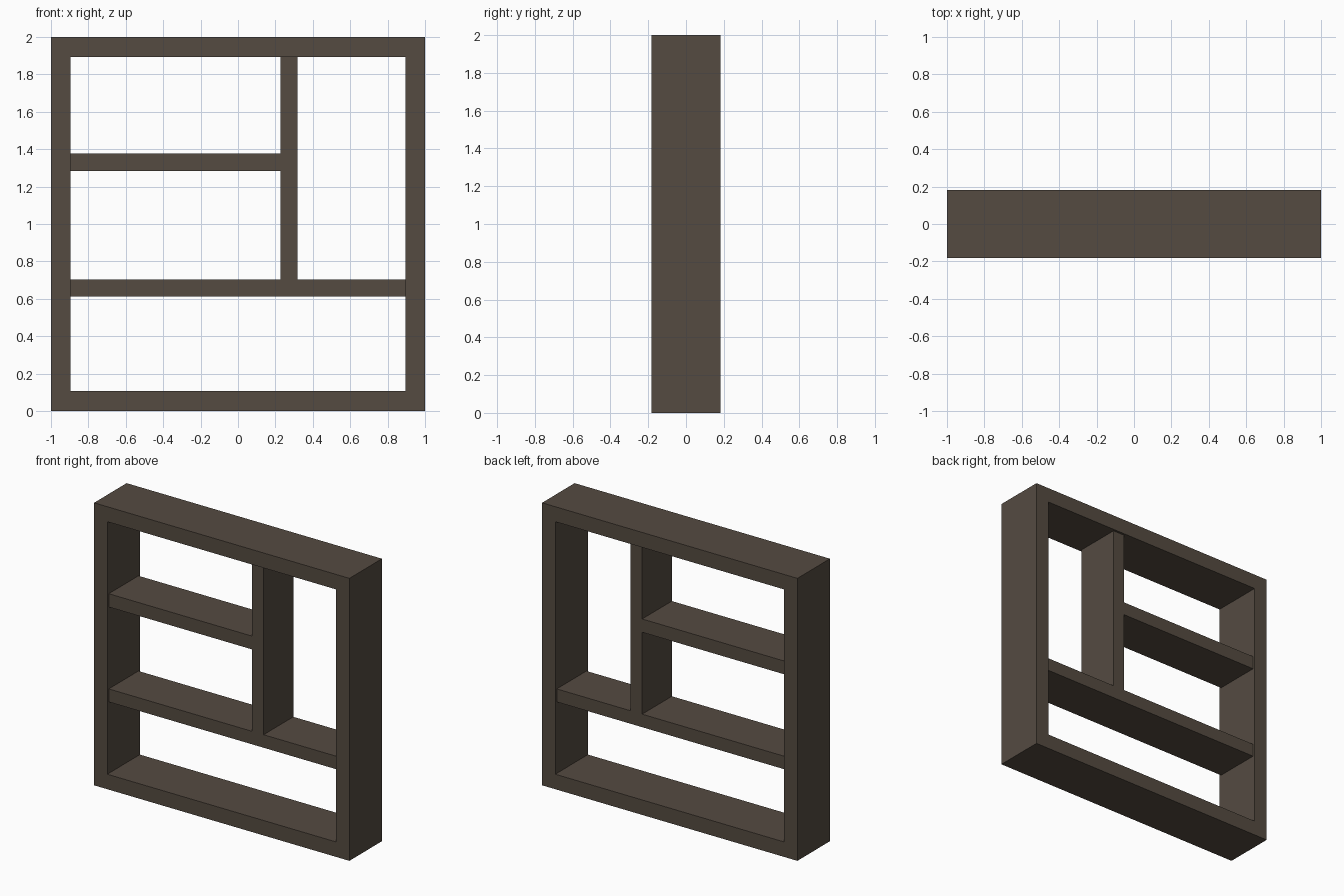
import bpy, bmesh

if "Cube" in bpy.data.objects:
    bpy.data.objects.remove(bpy.data.objects["Cube"])

wood = bpy.data.materials.new("dark_wood")
wood.diffuse_color = (0.09, 0.07, 0.053, 1)
wood.use_nodes = True
wood.node_tree.nodes["Principled BSDF"].inputs["Base Color"].default_value = wood.diffuse_color

FRAME_DEPTH = 0.364
BOARD_DEPTH = 0.332   # boards sit slightly behind the frame edges
INNER = 0.896


def add_mesh(name, bm):
    bmesh.ops.recalc_face_normals(bm, faces=bm.faces)
    mesh = bpy.data.meshes.new(name)
    bm.to_mesh(mesh)
    bm.free()
    mesh.materials.append(wood)
    obj = bpy.data.objects.new(name, mesh)
    bpy.context.collection.objects.link(obj)
    return obj


def board(name, x0, x1, z0, z1):
    bm = bmesh.new()
    bmesh.ops.create_cube(bm, size=1)
    bmesh.ops.scale(bm, vec=(x1 - x0, BOARD_DEPTH, z1 - z0), verts=bm.verts)
    bmesh.ops.translate(bm, vec=((x0 + x1) / 2, 0, (z0 + z1) / 2), verts=bm.verts)
    return add_mesh(name, bm)


# Outer frame: a square ring extruded from front to back
bm = bmesh.new()
corners = [(-1, -1), (1, -1), (1, 1), (-1, 1)]
y = -FRAME_DEPTH / 2
outer = [bm.verts.new((cx, y, 1 + cz)) for cx, cz in corners]
inner = [bm.verts.new((cx * INNER, y, 1 + cz * 0.894)) for cx, cz in corners]
for i in range(4):
    j = (i + 1) % 4
    bm.faces.new((outer[i], outer[j], inner[j], inner[i]))
ext = bmesh.ops.extrude_face_region(bm, geom=bm.faces[:], use_keep_orig=True)
moved = [g for g in ext["geom"] if isinstance(g, bmesh.types.BMVert)]
bmesh.ops.translate(bm, vec=(0, FRAME_DEPTH, 0), verts=moved)
add_mesh("outer_frame", bm)

# Shelves and upright divider
board("lower_shelf", -INNER, INNER, 0.612, 0.704)
board("upper_shelf", -INNER, 0.227, 1.284, 1.378)
board("divider", 0.227, 0.317, 0.704, 1.894)
